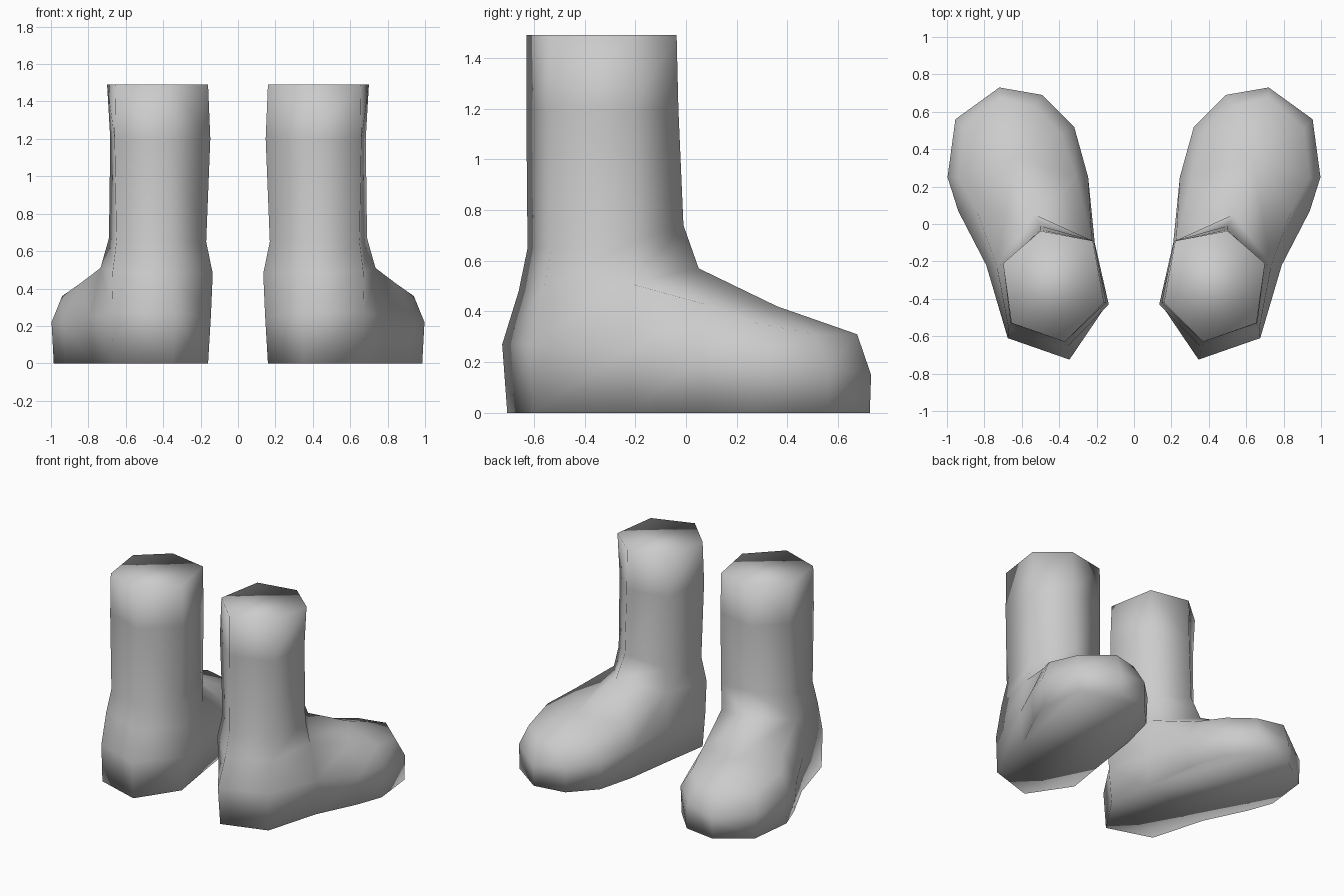
import bpy, bmesh

if "Cube" in bpy.data.objects:
    bpy.data.objects.remove(bpy.data.objects["Cube"])

grey = bpy.data.materials.new("light_grey")
grey.diffuse_color = (0.6, 0.6, 0.6, 1)
grey.use_nodes = True
grey.node_tree.nodes["Principled BSDF"].inputs["Base Color"].default_value = grey.diffuse_color

# Foot outlines, from the heel round the outer side, the toe and the inner side
SOLE = [(.35, -.705), (.67, -.605), (.78, -.22), (.92, .07), (.985, .25), (.95, .56),
        (.72, .725), (.49, .69), (.33, .52), (.26, .25), (.21, -.10), (.16, -.42)]
SIDE = [(.345, -.725, .27), (.675, -.61, .27), (.79, -.22, .25), (.94, .07, .22),
        (.997, .25, .22), (.955, .56, .18), (.72, .73, .15), (.49, .69, .18),
        (.32, .52, .20), (.245, .25, .22), (.21, -.10, .24), (.145, -.43, .25)]
UPPER = [(.36, -.66, .48), (.67, -.56, .49), (.735, -.22, .51), (.84, .07, .43),
         (.94, .25, .36), (.91, .51, .31), (.72, .675, .31), (.53, .63, .31),
         (.39, .48, .33), (.31, .25, .37), (.225, -.09, .50), (.135, -.43, .48)]
INSTEP = [(.53, .05, .57), (.63, .36, .42)]
# Six-sided leg sections, from the heel round the outer side
ANKLE = [(.37, -.625, .65), (.65, -.53, .65), (.69, -.21, .67), (.50, -.01, .74),
         (.22, -.09, .68), (.17, -.42, .65)]
SHIN = [(.37, -.63, 1.2), (.66, -.53, 1.2), (.683, -.21, 1.2), (.50, -.03, 1.2),
        (.215, -.09, 1.2), (.148, -.42, 1.2)]
CUFF = [(.37, -.63, 1.49), (.655, -.53, 1.49), (.70, -.21, 1.49), (.50, -.037, 1.49),
        (.22, -.09, 1.49), (.16, -.42, 1.49)]


def make_boot(name, side):
    bm = bmesh.new()

    def ring(points):
        return [bm.verts.new((side * p[0], p[1], p[2])) for p in points]

    def bridge(a, b):
        n = len(a)
        for i in range(n):
            j = (i + 1) % n
            bm.faces.new((a[i], a[j], b[j], b[i]))

    sole = ring([(x, y, 0) for x, y in SOLE])
    mid, top = ring(SIDE), ring(UPPER)
    high, low = ring(INSTEP)
    ankle, shin, cuff = ring(ANKLE), ring(SHIN), ring(CUFF)

    # Sole and foot walls
    bm.faces.new(sole)
    bridge(sole, mid)
    bridge(mid, top)

    # Top of the foot, fanned around the instep
    bm.faces.new((top[2], top[3], low, high))
    for i in range(3, 9):
        bm.faces.new((top[i], top[i + 1], low))
    bm.faces.new((top[9], top[10], high, low))

    # Leg, closed at the cuff
    bridge([top[0], top[1], top[2], high, top[10], top[11]], ankle)
    bridge(ankle, shin)
    bridge(shin, cuff)
    bm.faces.new(cuff)

    bmesh.ops.recalc_face_normals(bm, faces=bm.faces)
    for f in bm.faces:
        f.smooth = True
    mesh = bpy.data.meshes.new(name)
    bm.to_mesh(mesh)
    bm.free()
    mesh.materials.append(grey)
    bpy.context.collection.objects.link(bpy.data.objects.new(name, mesh))


make_boot("right_boot", 1)
make_boot("left_boot", -1)
